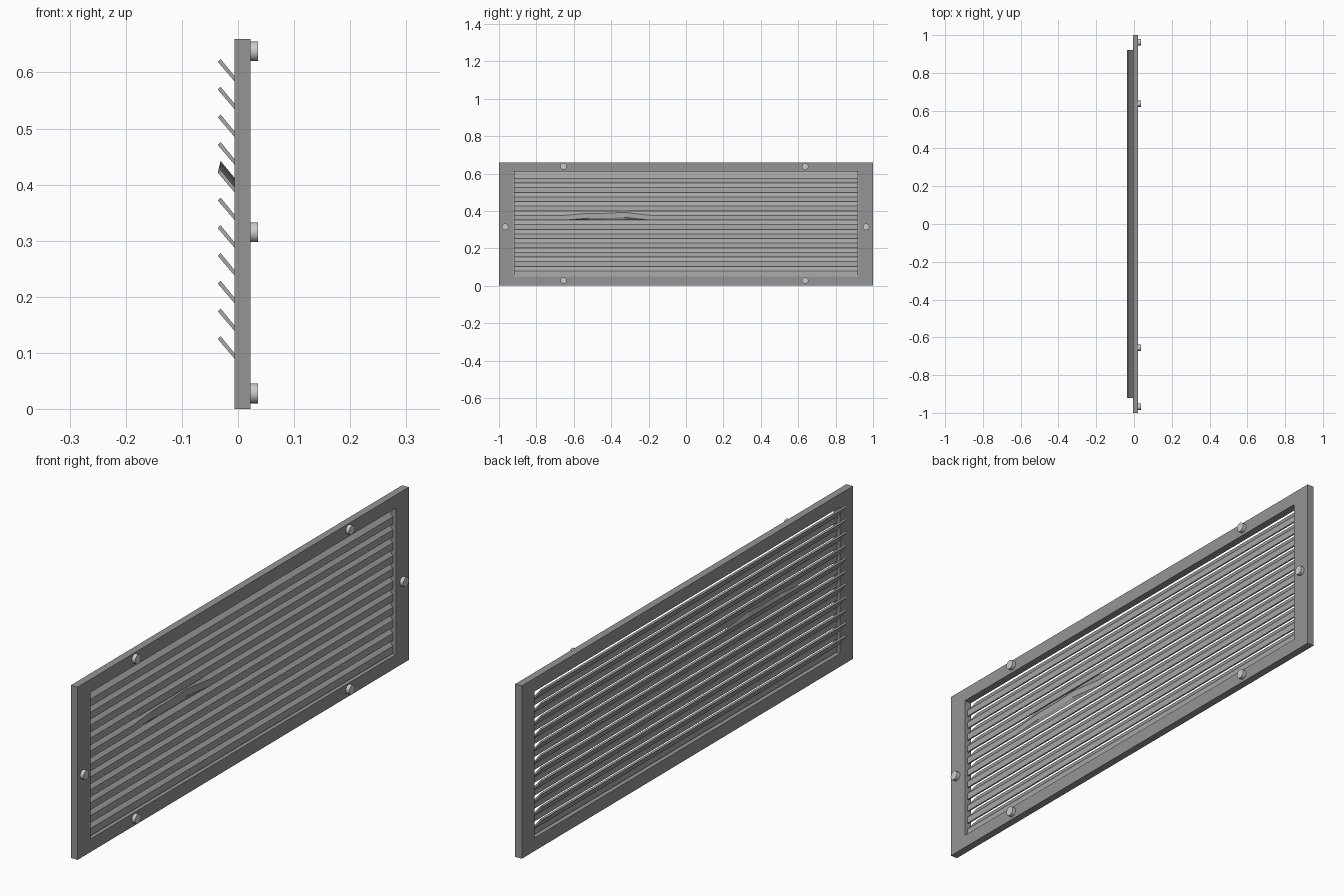
import bpy
import math

if "Cube" in bpy.data.objects:
    bpy.data.objects.remove(bpy.data.objects["Cube"])

BACK, FRONT = -0.006, 0.022        # frame depth
TOP = 0.66


def grey(name, value):
    mat = bpy.data.materials.new(name)
    mat.diffuse_color = (value, value, value, 1)
    mat.use_nodes = True
    mat.node_tree.nodes["Principled BSDF"].inputs["Base Color"].default_value = mat.diffuse_color
    return mat


frame_grey = grey("dark_grey", 0.3)
slat_grey = grey("mid_grey", 0.38)


def sweep(name, sections, mat):
    """Closed solid through matching cross-sections."""
    n = len(sections[0])
    verts = [p for s in sections for p in s]
    faces = [tuple(range(n)), tuple(reversed(range(len(verts) - n, len(verts))))]
    for k in range(len(sections) - 1):
        a, b = k * n, (k + 1) * n
        for i in range(n):
            j = (i + 1) % n
            faces.append((a + j, a + i, b + i, b + j))
    mesh = bpy.data.meshes.new(name)
    mesh.from_pydata(verts, [], faces)
    mesh.materials.append(mat)
    obj = bpy.data.objects.new(name, mesh)
    bpy.context.collection.objects.link(obj)


# Mitred frame: four rails
outer = [(-1, 0), (1, 0), (1, TOP), (-1, TOP)]
inner = [(-0.922, 0.05), (0.922, 0.05), (0.922, 0.61), (-0.922, 0.61)]
for i, name in enumerate(["bottom_rail", "right_rail", "top_rail", "left_rail"]):
    j = (i + 1) % 4
    sections = []
    for k in (i, j):
        o, n = outer[k], inner[k]
        sections.append([(BACK, *o), (FRONT, *o), (FRONT, *n), (BACK, *n)])
    sweep(name, sections, frame_grey)

# Louvre slats: sloped blade with a steep front lip.
# On the dented slat the front surface (first three points) is pushed up.
profile = [(-0.031, 0.05), (0.010, 0), (0.012, -0.026),
           (0.006, -0.026), (0.004, -0.002), (-0.036, 0.045)]
dent = [(-0.65, 0), (-0.52, 0.011), (-0.43, 0.011), (-0.33, 0.016), (-0.19, 0)]
for i in range(11):
    z0 = 0.080 + 0.0494 * i
    stations = [(-0.92, 0)] + (dent if i == 6 else []) + [(0.92, 0)]
    sections = [[(x, y, z0 + z + (lift if p < 3 else 0))
                 for p, (x, z) in enumerate(profile)] for y, lift in stations]
    sweep("dented_slat" if i == 6 else "slat", sections, slat_grey)

# Round screw heads on the front of the frame
for y, z in [(-0.655, 0.638), (0.637, 0.638), (-0.655, 0.028), (0.637, 0.028),
             (-0.967, 0.315), (0.963, 0.315)]:
    bpy.ops.mesh.primitive_cylinder_add(
        vertices=24, radius=0.0175, depth=0.016,
        location=(0.028, y, z), rotation=(0, math.pi / 2, 0))
    bpy.context.object.name = "screw_head"
    bpy.ops.object.shade_smooth_by_angle()
